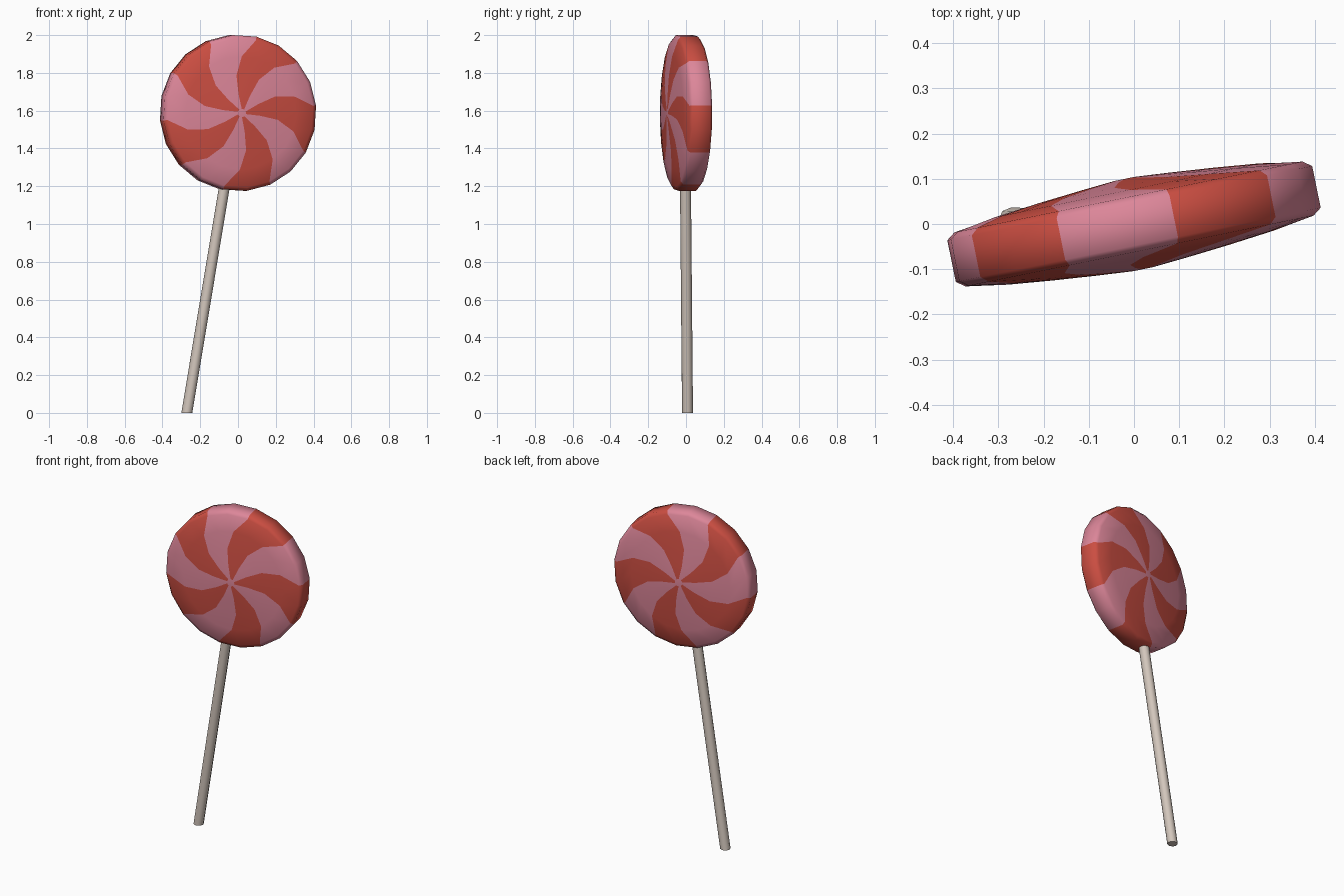
import bpy, bmesh, math
from mathutils import Matrix, Vector

if "Cube" in bpy.data.objects:
    bpy.data.objects.remove(bpy.data.objects["Cube"])


def material(name, rgb):
    m = bpy.data.materials.new(name)
    m.diffuse_color = (*rgb, 1)
    m.use_nodes = True
    m.node_tree.nodes["Principled BSDF"].inputs["Base Color"].default_value = m.diffuse_color
    return m


RED = material("candy red", (0.60, 0.076, 0.054))
PINK = material("candy pink", (0.72, 0.24, 0.32))
IVORY = material("stick ivory", (0.65, 0.57, 0.505))


def finish(bm, name, mats, angle):
    bmesh.ops.recalc_face_normals(bm, faces=bm.faces)
    me = bpy.data.meshes.new(name)
    bm.to_mesh(me)
    bm.free()
    for m in mats:
        me.materials.append(m)
    ob = bpy.data.objects.new(name, me)
    bpy.context.collection.objects.link(ob)
    bpy.ops.object.select_all(action='DESELECT')
    bpy.context.view_layer.objects.active = ob
    ob.select_set(True)
    bpy.ops.object.shade_smooth_by_angle(angle=math.radians(angle))
    return ob


CENTRE = Vector((0, 0, 1.588))
SIDES = 20

# Candy: rings of (radius, half thickness, swirl in degrees), mirrored front to back
half = [(0.022, 0.102, 14), (0.10, 0.096, 22), (0.20, 0.087, 20),
        (0.30, 0.076, 11.5), (0.395, 0.061, 0), (0.414, 0.047, 0)]
profile = [(r, -d, a) for r, d, a in half] + [(r, d, a) for r, d, a in reversed(half)]
bm = bmesh.new()
rings = []
for r, y, swirl in profile:
    ring = []
    for i in range(SIDES):
        t = math.radians(5.5 + swirl + i * 360 / SIDES)
        ring.append(bm.verts.new((r * math.cos(t), y, r * math.sin(t))))
    rings.append(ring)
# Stripes: two columns of faces per stripe, alternating pink and red
for a, b in zip(rings, rings[1:]):
    for i in range(SIDES):
        j = (i + 1) % SIDES
        f = bm.faces.new((a[i], a[j], b[j], b[i]))
        f.material_index = 0 if (i // 2) % 2 else 1
# Pink centre caps
for ring in (rings[0], rings[-1]):
    bm.faces.new(ring).material_index = 1
bmesh.ops.transform(bm, verts=bm.verts,
                    matrix=Matrix.Translation(CENTRE) @ Matrix.Rotation(math.radians(11.5), 4, 'Z'))
finish(bm, "swirl_candy", [RED, PINK], 60)

# Fix stripe order is set by the angle start: 41.5 to 77.5 degrees is red
# Stick: leaning eight-sided rod cut level with the ground
bm = bmesh.new()
foot, top = Vector((-0.271, 0.008, 0)), Vector((-0.03, -0.005, 1.45))
ends = []
for p in (foot, top):
    ends.append([bm.verts.new(p + Vector((0.029 * math.cos(k * math.pi / 4),
                                          0.029 * math.sin(k * math.pi / 4), 0)))
                 for k in range(8)])
for k in range(8):
    n = (k + 1) % 8
    bm.faces.new((ends[0][k], ends[0][n], ends[1][n], ends[1][k]))
for e in ends:
    bm.faces.new(e)
finish(bm, "stick", [IVORY], 60)
